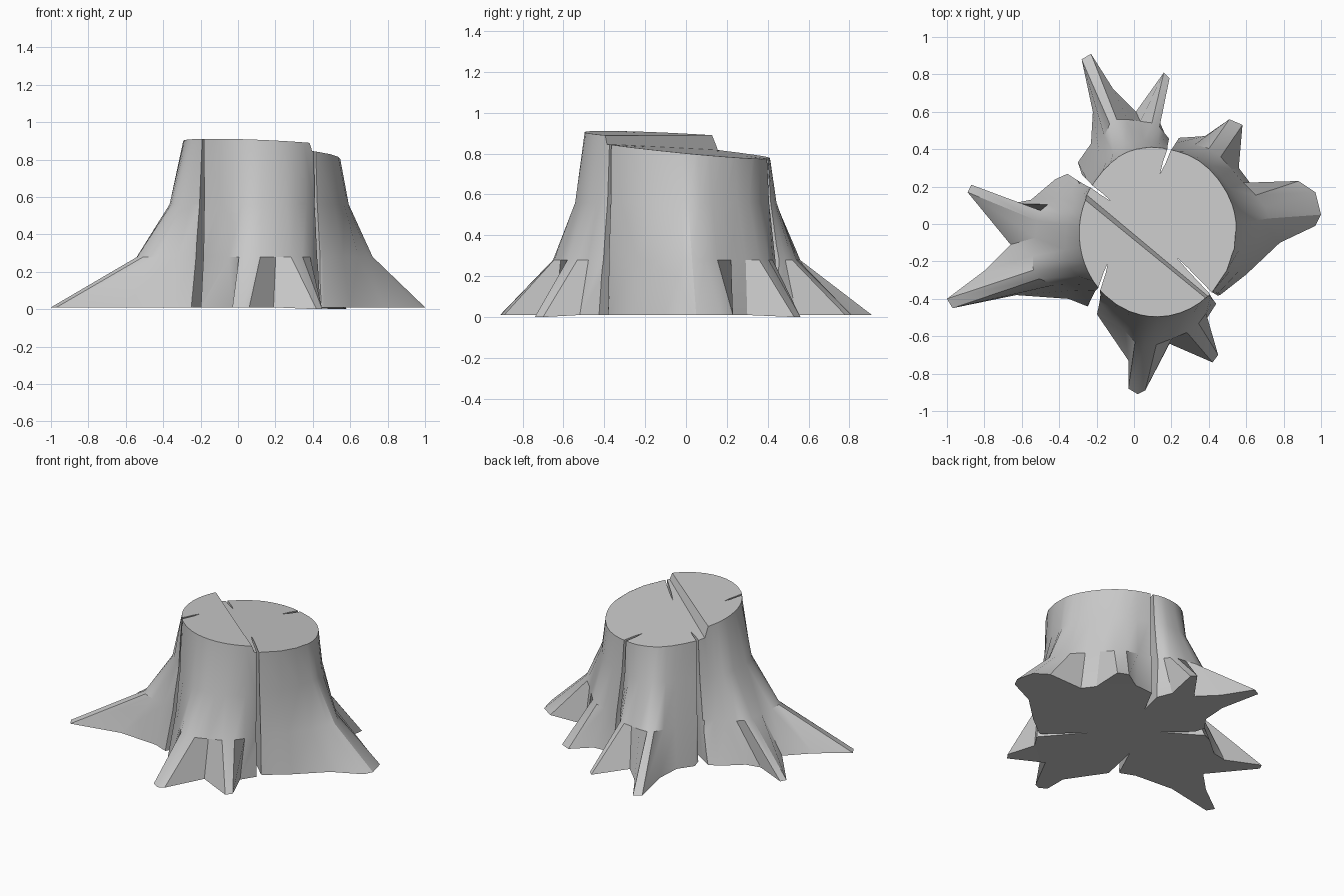
import bpy
import bmesh
import math
from mathutils import Vector

cube = bpy.data.objects.get("Cube")
if cube:
    bpy.data.objects.remove(cube, do_unlink=True)

wood = bpy.data.materials.new("plain grey wood")
wood.use_nodes = True
GREY = (0.58, 0.58, 0.58, 1)
wood.diffuse_color = GREY
wood.node_tree.nodes["Principled BSDF"].inputs["Base Color"].default_value = GREY

# Trunk rim, and the line that splits its top into two levels
CENTRE = Vector((0.122, -0.048))
RADIUS = Vector((0.415, 0.448))
SPLIT = Vector((0.05, -0.13))
ALONG = Vector((0.767, -0.641))
ACROSS = Vector((0.641, 0.767))

# Ground outline of the roots, anticlockwise, in hundredths
OUTLINE = [
    (100, 5), (97, 17), (88, 23), (62, 22), (56, 30), (58, 53), (51, 56), (38, 47), (23, 46),
    (19, 42), (14, 54), (19, 78), (16, 81), (1, 60), (-11, 72), (-23, 91), (-28, 88), (-22, 60),
    (-23, 43), (-30, 33), (-27, 24), (-33, 28), (-42, 24), (-55, 13), (-65, 11), (-87, 21),
    (-89, 17), (-66, -11), (-80, -25), (-100, -40), (-97, -45), (-63, -38), (-35, -40),
    (-25, -44), (-20, -39), (-20, -48), (-3, -73), (-3, -88), (2, -91), (6, -89), (19, -64),
    (42, -74), (45, -70), (38, -52), (45, -41), (41, -39), (46, -38), (60, -27), (78, -10), (97, -1),
]


def make_object(name, bm):
    bmesh.ops.recalc_face_normals(bm, faces=bm.faces)
    mesh = bpy.data.meshes.new(name)
    bm.to_mesh(mesh)
    bm.free()
    mesh.materials.append(wood)
    obj = bpy.data.objects.new(name, mesh)
    bpy.context.collection.objects.link(obj)
    return obj


def hull(name, points):
    bm = bmesh.new()
    verts = [bm.verts.new(p) for p in points]
    bmesh.ops.convex_hull(bm, input=verts)
    return make_object(name, bm)


def upper_height(p):
    return 0.89 - 0.065 * (p - SPLIT).dot(ACROSS)


def lower_height(p):
    return 0.823 - 0.04 * p.x - 0.1 * p.y


def rim_angles(base):
    # Angles of the outline points, in order, evened out between the cracks
    angles = []
    for p in base:
        d = p - CENTRE
        angle = math.atan2(d.y, d.x)
        if angles:
            if angle < angles[-1] - math.pi:
                angle += math.tau
            angle = max(angle, angles[-1] + 0.015)
        angles.append(angle)
    free = [i for i in range(1, len(base) - 1) if (base[i] - CENTRE).length > 0.52]
    for _ in range(4):
        old = angles[:]
        for i in free:
            angles[i] = (old[i - 1] + old[i] * 2 + old[i + 1]) / 4
    return angles


def build_stump():
    base = [Vector(p) / 100 for p in OUTLINE]
    count = len(base)
    rim = [CENTRE + Vector((math.cos(a) * RADIUS.x, math.sin(a) * RADIUS.y))
           for a in rim_angles(base)]
    # Root flare, softened further up so that forked roots merge
    flare = [b - r for b, r in zip(base, rim)]

    def soften(i):
        near = (flare[i - 1] + flare[(i + 1) % count]) / 2
        far = (flare[i - 2] + flare[(i + 2) % count]) / 2
        return flare[i] * 0.32 + near * 0.4 + far * 0.28

    bm = bmesh.new()
    rings = []
    for level in ("ground", "root", "trunk", "rim"):
        ring = []
        for i in range(count):
            if level == "ground":
                p = base[i]
                z = 0 if p.x > 0.41 and abs(p.y) > 0.5 else 0.01
            elif level == "root":
                p, z = rim[i] + soften(i) * 0.45, 0.28
            elif level == "trunk":
                p, z = rim[i] + soften(i) * 0.14, 0.56
            else:
                p, z = rim[i], upper_height(rim[i])
            ring.append(bm.verts.new((p.x, p.y, z)))
        rings.append(ring)
    for low, high in zip(rings, rings[1:]):
        for i in range(count):
            j = (i + 1) % count
            bm.faces.new((low[i], low[j], high[j], high[i]))
    ground = bm.faces.new(rings[0][::-1])
    bm.faces.new(rings[-1])
    bmesh.ops.triangulate(bm, faces=[ground])
    return make_object("tree_stump", bm)


def step_cutter():
    # Removes the top of the rear half, leaving a sloping ledge
    points = []
    for s in (-1, 1):
        for t in (0.025, 1.5):
            p = SPLIT + ALONG * s + ACROSS * t
            points.append((p.x, p.y, lower_height(p)))
            q = p - ACROSS * 0.1
            points.append((q.x, q.y, lower_height(p) + 0.28))
    return hull("ledge_cutter", points)


def crack_cutter(inner, mouth, width):
    # Vertical wedge, wider near the ground
    a, b = Vector(inner), Vector(mouth)
    outer = a + (b - a) * 1.4
    side = (b - a).normalized().orthogonal()
    points = []
    for z, half in ((-0.1, width), (1.1, 0.004)):
        points.append((a.x, a.y, z))
        for sign in (-1, 1):
            p = outer + side * half * sign
            points.append((p.x, p.y, z))
    return hull("crack_cutter", points)


stump = build_stump()
cutters = [step_cutter()]
for inner, mouth, width in (
    ((-0.14, -0.21), (-0.21, -0.42), 0.035),
    ((0.22, -0.17), (0.43, -0.39), 0.022),
    ((0.14, 0.27), (0.2, 0.43), 0.03),
    ((-0.12, 0.12), (-0.28, 0.24), 0.025),
):
    cutters.append(crack_cutter(inner, mouth, width))

# Cut the ledge and cracks, then discard the cutters
bpy.ops.object.select_all(action="DESELECT")
stump.select_set(True)
bpy.context.view_layer.objects.active = stump
for cutter in cutters:
    cutter.hide_render = True
    mod = stump.modifiers.new("cut", "BOOLEAN")
    mod.operation = "DIFFERENCE"
    mod.solver = "EXACT"
    mod.object = cutter
    bpy.ops.object.modifier_apply(modifier=mod.name)
    bpy.data.objects.remove(cutter, do_unlink=True)

bpy.ops.object.shade_smooth_by_angle(angle=math.radians(30))
